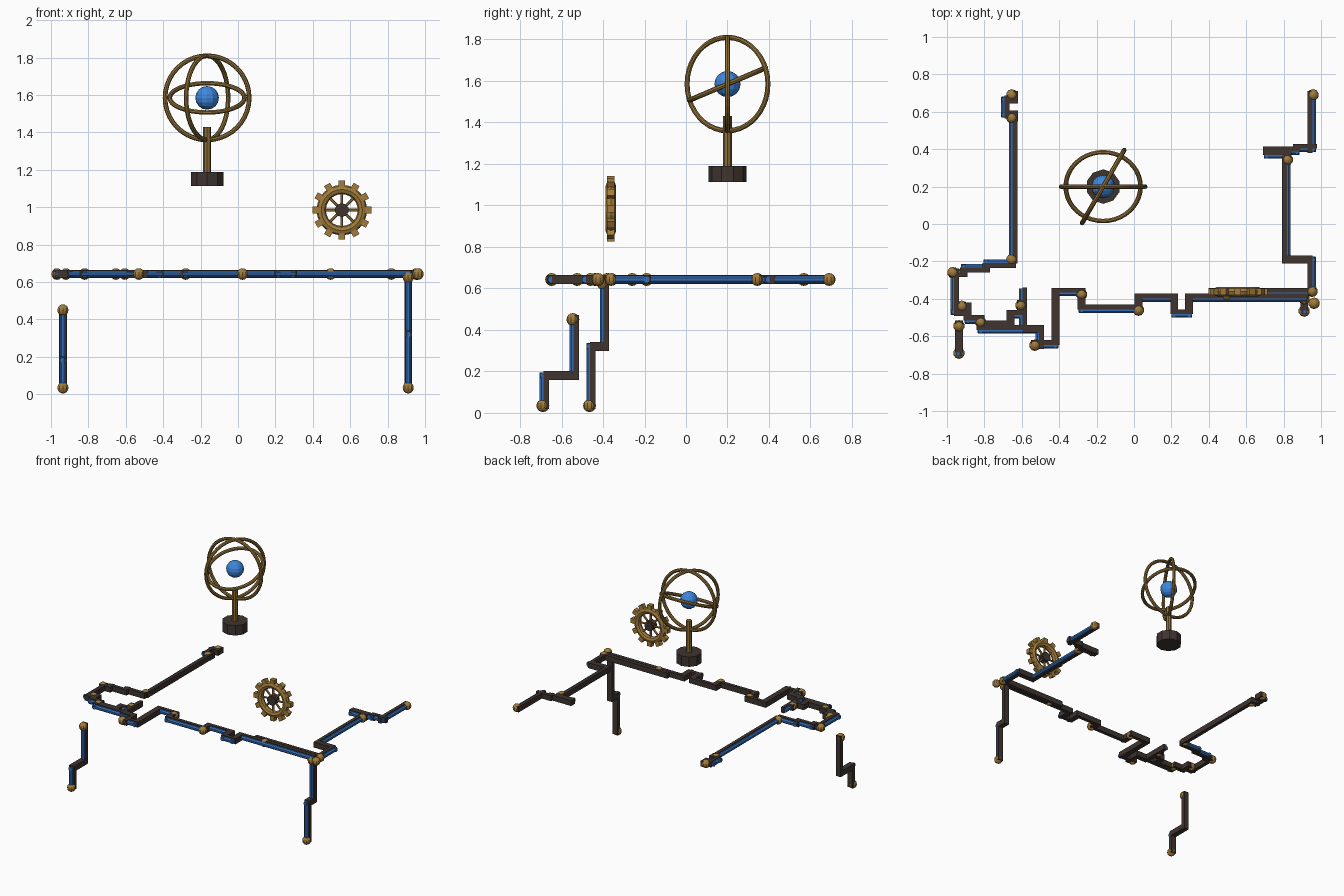
import bpy
import bmesh
from math import pi, cos, sin, radians
from mathutils import Vector, Matrix

cube = bpy.data.objects.get("Cube")
if cube:
    bpy.data.objects.remove(cube, do_unlink=True)


def material(name, rgb):
    m = bpy.data.materials.new(name)
    m.use_nodes = True
    m.diffuse_color = (*rgb, 1)
    m.node_tree.nodes["Principled BSDF"].inputs["Base Color"].default_value = (*rgb, 1)
    return m


GOLD = material("gold", (.36, .2, .045))
BRONZE = material("bronze", (.27, .16, .04))
DARK = material("dark brown", (.05, .035, .03))
PIPE_BLUE = material("pipe blue", (.035, .15, .46))
GLOBE_BLUE = material("globe blue", (.05, .24, .72))


def finish(bm, name, mat):
    mesh = bpy.data.meshes.new(name)
    bm.to_mesh(mesh)
    bm.free()
    mesh.materials.append(mat)
    ob = bpy.data.objects.new(name, mesh)
    bpy.context.collection.objects.link(ob)
    return ob


def add_rod(bm, a, b, r, sides=8, turn=0.0):
    a, b = Vector(a), Vector(b)
    d = b - a
    rot = d.to_track_quat('Z', 'Y').to_matrix().to_4x4()
    bmesh.ops.create_cone(bm, cap_ends=True, segments=sides, radius1=r, radius2=r, depth=d.length,
                          matrix=Matrix.Translation((a + b) / 2) @ rot @ Matrix.Rotation(turn, 4, 'Z'))


def add_box(bm, centre, size, rot=Matrix()):
    bmesh.ops.create_cube(bm, size=1, matrix=Matrix.Translation(centre) @ rot @ Matrix.Diagonal((*size, 1)))


def add_ring(bm, matrix, major, minor, steps=40, sides=8):
    rows = []
    for i in range(steps):
        t = 2 * pi * i / steps
        rows.append([bm.verts.new(matrix @ Vector((
            (major + minor * cos(2 * pi * j / sides)) * cos(t),
            (major + minor * cos(2 * pi * j / sides)) * sin(t),
            minor * sin(2 * pi * j / sides)))) for j in range(sides)])
    for i in range(steps):
        p, q = rows[i], rows[(i + 1) % steps]
        for j in range(sides):
            k = (j + 1) % sides
            bm.faces.new((p[j], q[j], q[k], p[k]))


# Pipe run: a dark square bar with a blue tube along its outward side
def pipe(name, points, outward):
    out = Vector(outward)
    bar, tube = bmesh.new(), bmesh.new()
    half = Vector([.013 if o else .021 for o in out])
    for a, b in zip(points, points[1:]):
        a, b = Vector(a), Vector(b)
        d = b - a
        if d.length < .001:
            continue
        span = Vector([abs(c) for c in d])
        add_box(bar, (a + b) / 2 - out * .016, span + half * 2)
        end = d.normalized() * .014
        add_rod(tube, a - end, b + end, .017, 8, pi / 8)
    finish(bar, name + "_bar", DARK)
    finish(tube, name + "_tube", PIPE_BLUE)


LEVEL = .643


# Level run: after the start, values alternate between new x and new y
def level_pipe(name, start, moves, outward, x_first=True):
    x, y = start
    pts = [(x, y, LEVEL)]
    for i, v in enumerate(moves):
        if (i % 2 == 0) == x_first:
            x = v
        else:
            y = v
        pts.append((x, y, LEVEL))
    pipe(name, pts, outward)


FRONT, BACK, EAST, WEST = (0, -1, 0), (0, 1, 0), (1, 0, 0), (-1, 0, 0)

# Side arms
level_pipe("right_arm_end", (-.65, .69), [.665, -.695, .585, -.65, .57], WEST, False)
level_pipe("right_arm", (-.653, .57), [-.19], WEST, False)
level_pipe("left_arm", (.957, -.36), [-.19, .82, .344], EAST, False)
level_pipe("left_arm_jog", (.82, .344), [.365, .71, .385, .87, .4, .957], FRONT, False)
level_pipe("left_arm_end", (.957, .4), [.69], EAST, False)

# Stepped corner
level_pipe("corner_steps", (-.653, -.205), [-.79, -.23, -.91, -.255, -.965], BACK)
level_pipe("corner_side", (-.965, -.26), [-.47, -.92, -.44], WEST, False)
level_pipe("corner_inner", (-.92, -.45), [-.89, -.515, -.82], FRONT)
level_pipe("corner_middle", (-.82, -.545), [-.66, -.49, -.605, -.435], FRONT)
level_pipe("corner_low", (-.89, -.52), [-.82, -.57, -.53], FRONT, True)
level_pipe("corner_spur", (-.6, -.36), [-.56, -.51, -.648], WEST, False)

# Front run
level_pipe("front_step", (-.53, -.65), [-.42, -.37, -.28, -.46, .024], FRONT)
level_pipe("front_middle", (.024, -.46), [-.4, .215, -.485, .295, -.4, .91], FRONT, False)
level_pipe("front_back_run", (.42, -.37), [.952], FRONT)

# Legs
pipe("left_leg", [(.91, -.465, .04), (.91, -.465, .32), (.91, -.4, .32), (.91, -.4, .62)], FRONT)
pipe("right_leg", [(-.936, -.69, .04), (-.936, -.69, .18), (-.936, -.545, .18), (-.936, -.545, .45)], FRONT)

# Ball joints
joints = [(-.653, .69), (-.653, .568), (-.653, -.19), (-.968, -.26), (-.92, -.44), (-.82, -.525),
          (-.605, -.435), (-.53, -.648), (-.28, -.376), (.024, -.46), (.495, -.38), (.952, -.36),
          (.963, -.424), (.82, .344), (.957, .69)]
spots = [(x, y, LEVEL) for x, y in joints]
spots += [(.91, -.4, .625), (.91, -.465, .035), (-.936, -.545, .45), (-.936, -.69, .035)]
bm = bmesh.new()
for p in spots:
    bmesh.ops.create_uvsphere(bm, u_segments=10, v_segments=8, radius=.031, matrix=Matrix.Translation(p))
finish(bm, "ball_joints", GOLD)

# Armillary globe
C = Vector((-.165, .2, 1.585))
place = Matrix.Translation(C)
bm = bmesh.new()
upright = Matrix.Rotation(pi / 2, 4, 'X')
add_ring(bm, place @ upright, .225, .0125)
add_ring(bm, place @ Matrix.Rotation(radians(60), 4, 'Z') @ upright, .225, .0125)
add_ring(bm, place @ Matrix.Rotation(radians(23), 4, 'X'), .2, .0125)
finish(bm, "globe_rings", BRONZE)
bm = bmesh.new()
bmesh.ops.create_uvsphere(bm, u_segments=12, v_segments=8, radius=.063, matrix=place)
finish(bm, "globe_core", GLOBE_BLUE)
bm = bmesh.new()
add_rod(bm, (C.x, C.y, 1.17), (C.x, C.y, 1.43), .021, 8)
finish(bm, "globe_post", BRONZE)
bm = bmesh.new()
bmesh.ops.create_cone(bm, cap_ends=True, segments=10, radius1=.092, radius2=.092, depth=.076,
                      matrix=Matrix.Translation((C.x, C.y, 1.151)))
finish(bm, "globe_base", DARK)

# Gear wheel
G = Vector((.555, -.362, .985))
bm = bmesh.new()
add_ring(bm, Matrix.Translation(G) @ upright, .11, .025, 24)
for i in range(12):
    turn = Matrix.Rotation(2 * pi * i / 12, 4, 'Y')
    add_box(bm, G + turn @ Vector((.14, 0, 0)), (.036, .036, .036), turn)
finish(bm, "gear_rim", GOLD)
bm = bmesh.new()
for i in range(8):
    a = 2 * pi * i / 8
    add_rod(bm, G, G + Vector((cos(a), 0, sin(a))) * .1, .008, 6)
finish(bm, "gear_spokes", GOLD)
bm = bmesh.new()
add_rod(bm, G - Vector((0, .025, 0)), G + Vector((0, .025, 0)), .037, 10)
finish(bm, "gear_hub", DARK)
